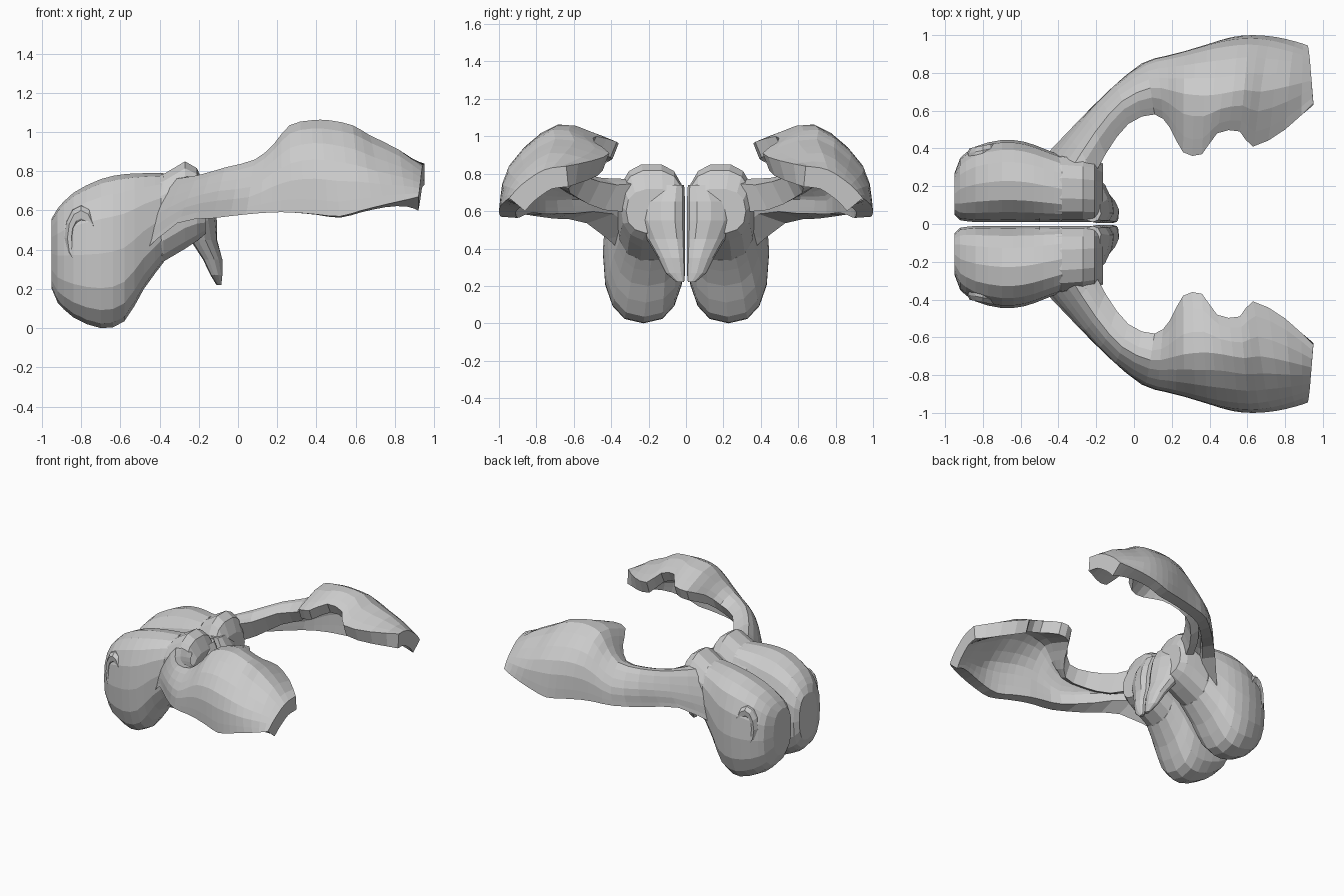
import bpy, bmesh, math
from mathutils import Vector

if "Cube" in bpy.data.objects:
    bpy.data.objects.remove(bpy.data.objects["Cube"])


def spline(pts, n):
    """Smooth curve through tuples of numbers, n steps per span."""
    out = []
    last = len(pts) - 1
    for i in range(last):
        a, b, c, d = (Vector(pts[min(max(k, 0), last)]) for k in (i - 1, i, i + 1, i + 2))
        for s in range(n):
            t = s / n
            out.append(b + 0.5 * t * ((c - a) + t * ((2 * a - 5 * b + 4 * c - d) + t * (3 * (b - c) + d - a))))
    out.append(Vector(pts[-1]))
    return out


def finish(name, bm):
    """Make the object and mirror it to the other half."""
    bmesh.ops.recalc_face_normals(bm, faces=bm.faces)
    me = bpy.data.meshes.new(name)
    bm.to_mesh(me)
    bm.free()
    ob = bpy.data.objects.new(name, me)
    bpy.context.collection.objects.link(ob)
    m = ob.modifiers.new("mirror", 'MIRROR')
    m.use_axis = (False, True, False)
    m.use_mirror_merge = False
    return ob


def loft(name, rings):
    bm = bmesh.new()
    rows = [[bm.verts.new(p) for p in r] for r in rings]
    n = len(rows[0])
    for a, b in zip(rows, rows[1:]):
        for i in range(n):
            j = (i + 1) % n
            bm.faces.new((a[i], a[j], b[j], b[i]))
    bm.faces.new(rows[0])
    bm.faces.new(rows[-1])
    return finish(name, bm)


def oval(lo_u, hi_u, lo_v, hi_v, n=16, power=0.8):
    """Rounded box outline between the given limits."""
    pts = []
    for i in range(n):
        a = 2 * math.pi * i / n
        c, s = math.cos(a), math.sin(a)
        u = math.copysign(abs(c) ** power, c)
        v = math.copysign(abs(s) ** power, s)
        pts.append(((lo_u + hi_u) / 2 + u * (hi_u - lo_u) / 2,
                    (lo_v + hi_v) / 2 + v * (hi_v - lo_v) / 2))
    return pts


# Main lobe: x, y limits, z limits
lobe = [(-.95, .05, .27, .20, .56), (-.92, .02, .35, .13, .61), (-.84, .01, .41, .055, .69),
        (-.70, .01, .445, .00, .76), (-.58, .01, .435, .035, .785), (-.48, .01, .40, .20, .79),
        (-.38, .01, .36, .335, .79)]
stations = [lobe[0]] + [tuple(v) for v in spline(lobe[1:], 2)]
loft("main_lobe", [[(s[0], y, z) for y, z in oval(*s[1:])] for s in stations])

# Ridge joining lobe, arm and hanging flap
ridge = [(-.50, .01, .34, .26, .76), (-.38, .01, .37, .335, .79), (-.27, .01, .36, .40, .855),
         (-.21, .01, .35, .44, .82), (-.165, .02, .32, .48, .72)]
loft("ridge", [[(s[0], y, z) for y, z in oval(*s[1:], n=14)] for s in ridge])

# Hanging flap: z, x limits, y limits
flap = [(.74, -.27, -.17, .01, .20), (.65, -.27, -.12, .005, .26), (.55, -.25, -.10, .005, .26),
        (.45, -.22, -.10, .005, .21), (.35, -.17, -.08, .005, .15),
        (.27, -.14, -.08, .005, .11), (.22, -.11, -.085, .01, .05)]


def flap_ring(z, x0, x1, y0, y1):
    # the outer edge of the flap leans back toward the lobe
    return [(x - .35 * max(y - .08, 0), y, z) for x, y in oval(x0, x1, y0, y1, n=12)]


loft("hanging_flap", [flap_ring(*s) for s in flap])

# Sweeping arm opening into a curved blade:
# x at outer edge, x at inner edge, thickness, then y z of four points, outer bottom to inner edge
arm = [
    (-.50, -.25, .17, .33, .37, .36, .58, .29, .76, .18, .76),
    (-.31, -.15, .15, .53, .535, .56, .66, .49, .78, .37, .74),
    (-.13, -.03, .12, .71, .56, .73, .70, .65, .82, .53, .78),
    (.04, .11, .10, .85, .58, .84, .72, .72, .86, .58, .81),
    (.17, .19, .09, .89, .59, .87, .79, .71, .94, .51, .89),
    (.27, .26, .09, .915, .59, .89, .84, .69, 1.035, .38, .95),
    (.40, .36, .09, .955, .58, .92, .86, .68, 1.06, .37, .97),
    (.52, .44, .09, .99, .57, .94, .85, .69, 1.06, .48, 1.0),
    (.63, .56, .09, 1.0, .60, .95, .83, .71, 1.035, .49, .97),
    (.75, .63, .10, .99, .63, .94, .80, .70, .985, .41, .91),
    (.86, .80, .11, .965, .655, .91, .77, .73, .91, .50, .87),
    (.92, .95, .11, .945, .67, .88, .74, .76, .82, .64, .84),
]
rings = []
for x0, x1, th, *yz in spline(arm, 2):
    outer = spline([(yz[i], yz[i + 1]) for i in range(0, 8, 2)], 3)
    last = len(outer) - 1
    skin, inside = [], []
    for i, p in enumerate(outer):
        t = (outer[min(i + 1, last)] - outer[max(i - 1, 0)]).normalized()
        q = p + Vector((-t.y, t.x)) * th
        x = x0 + (x1 - x0) * i / last
        skin.append((x, p.x, p.y))
        inside.append((x, q.x, q.y))
    rings.append(skin + inside[::-1])
loft("arm_and_blade", rings)

# Oval socket on the outside of the lobe: half width, half height, y
rim = [(.09, .17, .33), (.085, .165, .39), (.07, .14, .415), (.05, .10, .41), (.03, .06, .38)]
loft("side_socket", [[(-.80 + x, s[2] + .2 * x, .46 + z)
                      for x, z in oval(-s[0], s[0], -s[1], s[1], n=12, power=1)] for s in rim])
